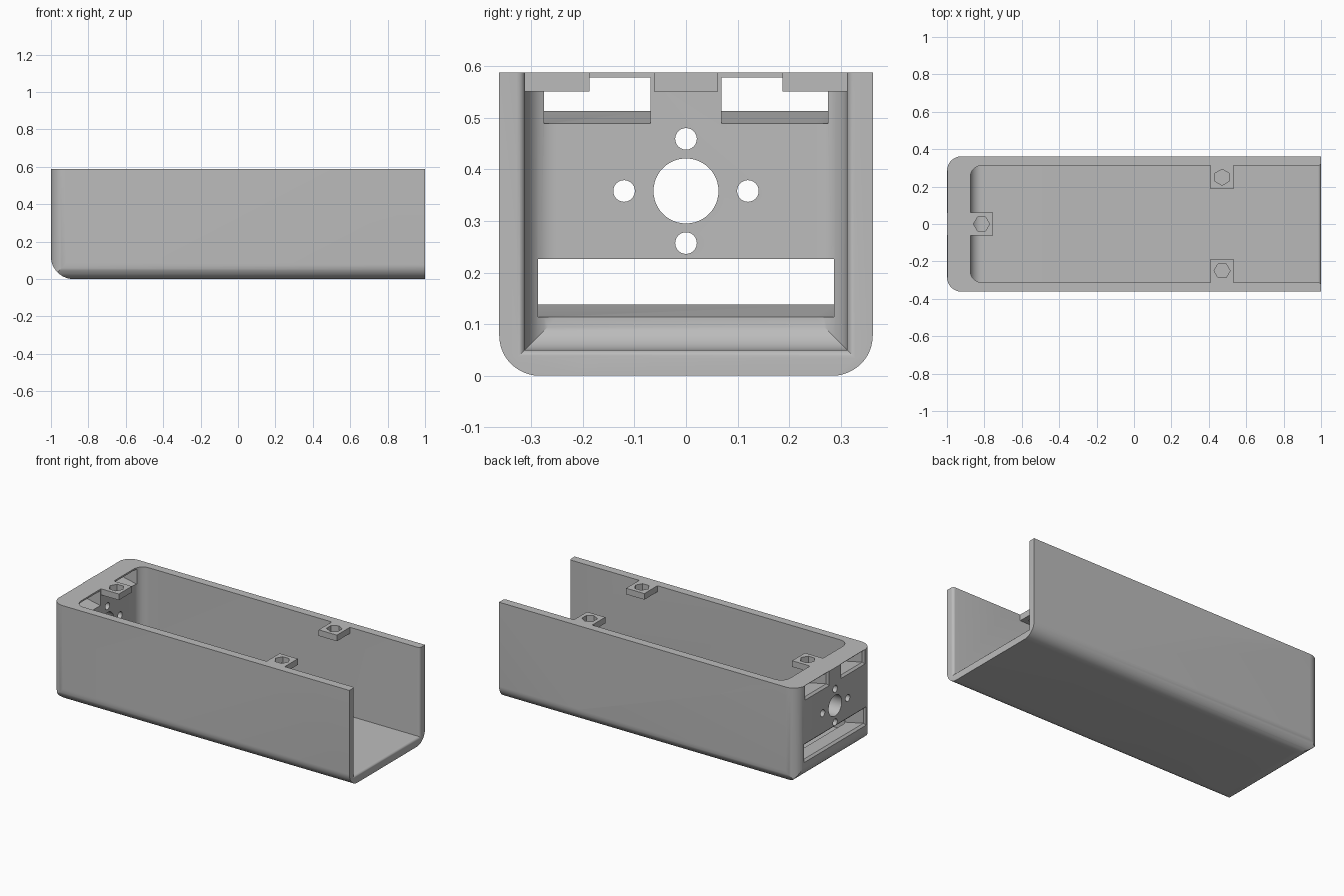
import bpy, bmesh
from math import cos, sin, pi, radians
from mathutils import Vector

cube = bpy.data.objects.get("Cube")
if cube:
    bpy.data.objects.remove(cube, do_unlink=True)

HALF_W, HEIGHT = 0.362, 0.588
INNER_W, FLOOR, END = 0.312, 0.05, -0.875

grey = bpy.data.materials.new("plain grey")
grey.use_nodes = True
GREY = (0.5, 0.5, 0.5, 1)
grey.diffuse_color = GREY
grey.node_tree.nodes["Principled BSDF"].inputs["Base Color"].default_value = GREY


def arc(cx, cy, r, start, stop, n=12):
    """Points on an arc, angles in degrees."""
    angles = [radians(start + (stop - start) * i / n) for i in range(n + 1)]
    return [(cx + r * cos(a), cy + r * sin(a)) for a in angles]


def prism(name, profile, axis, lo, hi):
    """Extrude a 2D profile along the named axis from lo to hi."""
    place = {"x": lambda p, d: Vector((d, p[0], p[1])),
             "y": lambda p, d: Vector((p[0], d, p[1])),
             "z": lambda p, d: Vector((p[0], p[1], d))}[axis]
    bm = bmesh.new()
    face = bm.faces.new([bm.verts.new(place(p, lo)) for p in profile])
    grown = bmesh.ops.extrude_face_region(bm, geom=[face])["geom"]
    moved = [g for g in grown if isinstance(g, bmesh.types.BMVert)]
    bmesh.ops.translate(bm, verts=moved, vec=place((0, 0), hi - lo))
    bmesh.ops.recalc_face_normals(bm, faces=bm.faces)
    mesh = bpy.data.meshes.new(name)
    bm.to_mesh(mesh)
    bm.free()
    mesh.materials.append(grey)
    obj = bpy.data.objects.new(name, mesh)
    bpy.context.collection.objects.link(obj)
    return obj


def combine(obj, other, operation):
    """Apply a boolean and remove the helper."""
    mod = obj.modifiers.new("cut", "BOOLEAN")
    mod.operation, mod.object, mod.solver = operation, other, "EXACT"
    bpy.context.view_layer.objects.active = obj
    bpy.ops.object.modifier_apply(modifier=mod.name)
    bpy.data.objects.remove(other, do_unlink=True)
    return obj


def circle(cx, cy, r, n, turn=0):
    return arc(cx, cy, r, turn, turn + 360, n)[:-1]


def rect(x0, x1, y0, y1):
    return [(x0, y0), (x1, y0), (x1, y1), (x0, y1)]


# Outer shell: three rounded outlines intersected
R, R_END = 0.078, 0.12
side = arc(-1 + R_END, R_END, R_END, 180, 270) + [(1, 0), (1, HEIGHT), (-1, HEIGHT)]
end = (arc(-HALF_W + R, R, R, 180, 270) + arc(HALF_W - R, R, R, 270, 360)
       + [(HALF_W, HEIGHT), (-HALF_W, HEIGHT)])
plan = (arc(-1 + R, HALF_W - R, R, 90, 180) + arc(-1 + R, -HALF_W + R, R, 180, 270)
        + [(1, -HALF_W), (1, HALF_W)])
case = prism("case_shell", side, "y", -0.5, 0.5)
combine(case, prism("end_outline", end, "x", -1.2, 1.2), "INTERSECT")
combine(case, prism("plan_outline", plan, "z", -0.2, 0.8), "INTERSECT")

# Inner cavity, rounded at the closed end and flared at the open end
r, lip = 0.06, 0.016
side = (arc(END + r, FLOOR + r, r, 180, 270)
        + arc(1 - lip, FLOOR - lip, lip, 90, 0, 5)
        + [(1.1, FLOOR - lip), (1.1, 0.8), (END, 0.8)])
half = arc(1 - lip, INNER_W + lip, lip, 270, 360, 5)[::-1] + arc(END + r, INNER_W - r, r, 90, 180)
half = [(1.1, INNER_W + lip)] + half
plan = half + [(x, -y) for x, y in reversed(half)]
cavity = prism("cavity", side, "y", -0.5, 0.5)
combine(cavity, prism("cavity_plan", plan, "z", -0.2, 1), "INTERSECT")
combine(case, cavity, "DIFFERENCE")


# Windows in the end wall: sloping sill, flared outer edge
def window(y0, y1, z0, z1, rise=0.024, f=0.012):
    sill = z0 + rise
    side = [(-0.8, z0), (-0.8, z1), (f - 1, z1), (-1, z1 + f), (-1.05, z1 + f),
            (-1.05, sill - f), (-1, sill - f), (f - 1, sill), (END, z0)]
    plan = [(-0.8, y0), (-0.8, y1), (f - 1, y1), (-1, y1 + f),
            (-1.05, y1 + f), (-1.05, y0 - f), (-1, y0 - f), (f - 1, y0)]
    cutter = prism("window", side, "y", -0.5, 0.5)
    combine(cutter, prism("window_plan", plan, "z", -0.2, 1), "INTERSECT")
    combine(case, cutter, "DIFFERENCE")


window(-0.275, -0.069, 0.489, 0.578)
window(0.069, 0.275, 0.489, 0.578)
window(-0.287, 0.287, 0.114, 0.226)

# Round shaft hole with four screw holes around it
MID = 0.358
holes = [(0, MID, 0.063, 48)]
holes += [(y, z, 0.021, 24) for y, z in
          [(-0.12, MID), (0.12, MID), (0, MID - 0.101), (0, MID + 0.101)]]
for y, z, radius, n in holes:
    combine(case, prism("hole", circle(y, z, radius, n), "x", -1.1, -0.8), "DIFFERENCE")

# Square tabs with hexagonal sockets
tabs = [("end_tab", rect(END, -0.755, -0.062, 0.062), (-0.815, 0), 0),
        ("left_wall_tab", rect(0.41, 0.532, 0.187, INNER_W), (0.471, 0.25), 30),
        ("right_wall_tab", rect(0.41, 0.532, -INNER_W, -0.187), (0.471, -0.25), 0)]
for name, outline, (x, y), turn in tabs:
    tab = prism(name, outline, "z", 0.551, HEIGHT)
    combine(tab, prism("socket", circle(x, y, 0.043, 6, turn), "z", 0.5, 0.7), "DIFFERENCE")

# Smooth rounded edges, keep the rest crisp
bpy.ops.object.select_all(action="DESELECT")
case.select_set(True)
bpy.context.view_layer.objects.active = case
bpy.ops.object.shade_smooth_by_angle(angle=radians(25))
